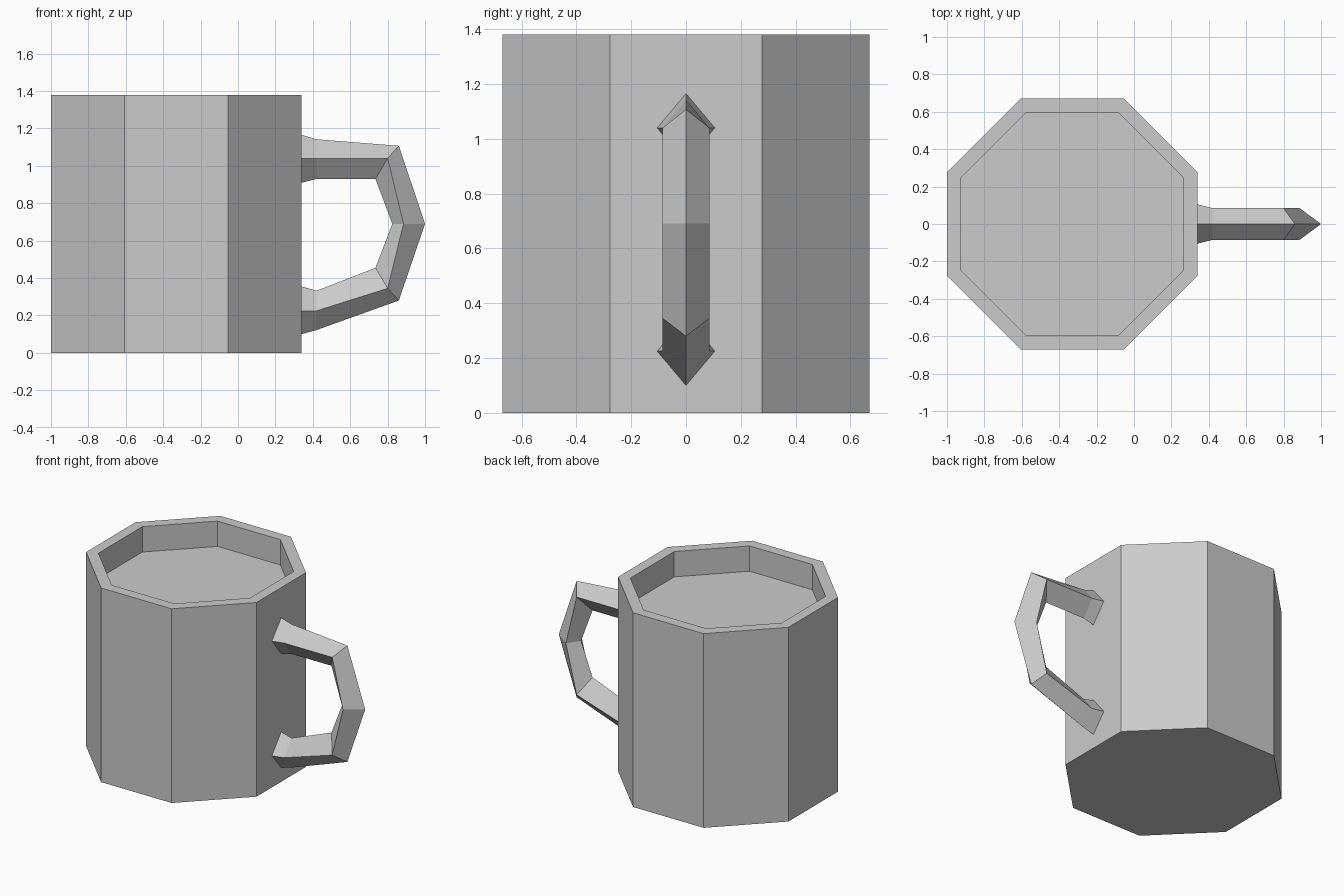
import bpy, bmesh
from math import pi, cos, sin

if "Cube" in bpy.data.objects:
    bpy.data.objects.remove(bpy.data.objects["Cube"])

CX, SIDES = -0.33, 8


def loft(name, rings, cap_start=False, cap_end=False):
    """Skin a sequence of equal-length point rings with quads."""
    bm = bmesh.new()
    loops = [[bm.verts.new(p) for p in ring] for ring in rings]
    n = len(loops[0])
    for a, b in zip(loops, loops[1:]):
        for i in range(n):
            j = (i + 1) % n
            bm.faces.new((a[i], a[j], b[j], b[i]))
    if cap_start:
        bm.faces.new(loops[0][::-1])
    if cap_end:
        bm.faces.new(loops[-1])
    bmesh.ops.recalc_face_normals(bm, faces=bm.faces[:])
    mesh = bpy.data.meshes.new(name)
    bm.to_mesh(mesh)
    bm.free()
    obj = bpy.data.objects.new(name, mesh)
    bpy.context.collection.objects.link(obj)
    return obj


def octagon(apothem, z):
    r = apothem / cos(pi / SIDES)
    angles = [(i + 0.5) * 2 * pi / SIDES for i in range(SIDES)]
    return [(CX + r * cos(a), r * sin(a), z) for a in angles]


# Mug body: outer wall, flat rim, shallow inner wall down to the fill level
loft("mug_body",
     [octagon(0.67, 0), octagon(0.67, 1.38),
      octagon(0.595, 1.38), octagon(0.595, 1.2)],
     cap_start=True, cap_end=True)

# Handle: diamond sections as (outer xz, side xz, inner xz, half width)
sections = [
    ((0.34, 1.165), (0.34, 1.04), (0.34, 0.91), 0.105),
    ((0.42, 1.142), (0.42, 1.04), (0.42, 0.93), 0.085),
    ((0.86, 1.107), (0.80, 1.04), (0.735, 0.93), 0.085),
    ((1.00, 0.69), (0.885, 0.69), (0.825, 0.69), 0.085),
    ((0.86, 0.28), (0.80, 0.345), (0.735, 0.455), 0.085),
    ((0.42, 0.122), (0.42, 0.225), (0.42, 0.332), 0.085),
    ((0.34, 0.10), (0.34, 0.225), (0.34, 0.355), 0.105),
]
loft("handle",
     [[(o[0], 0, o[1]), (s[0], w, s[1]), (i[0], 0, i[1]), (s[0], -w, s[1])]
      for o, s, i, w in sections])
